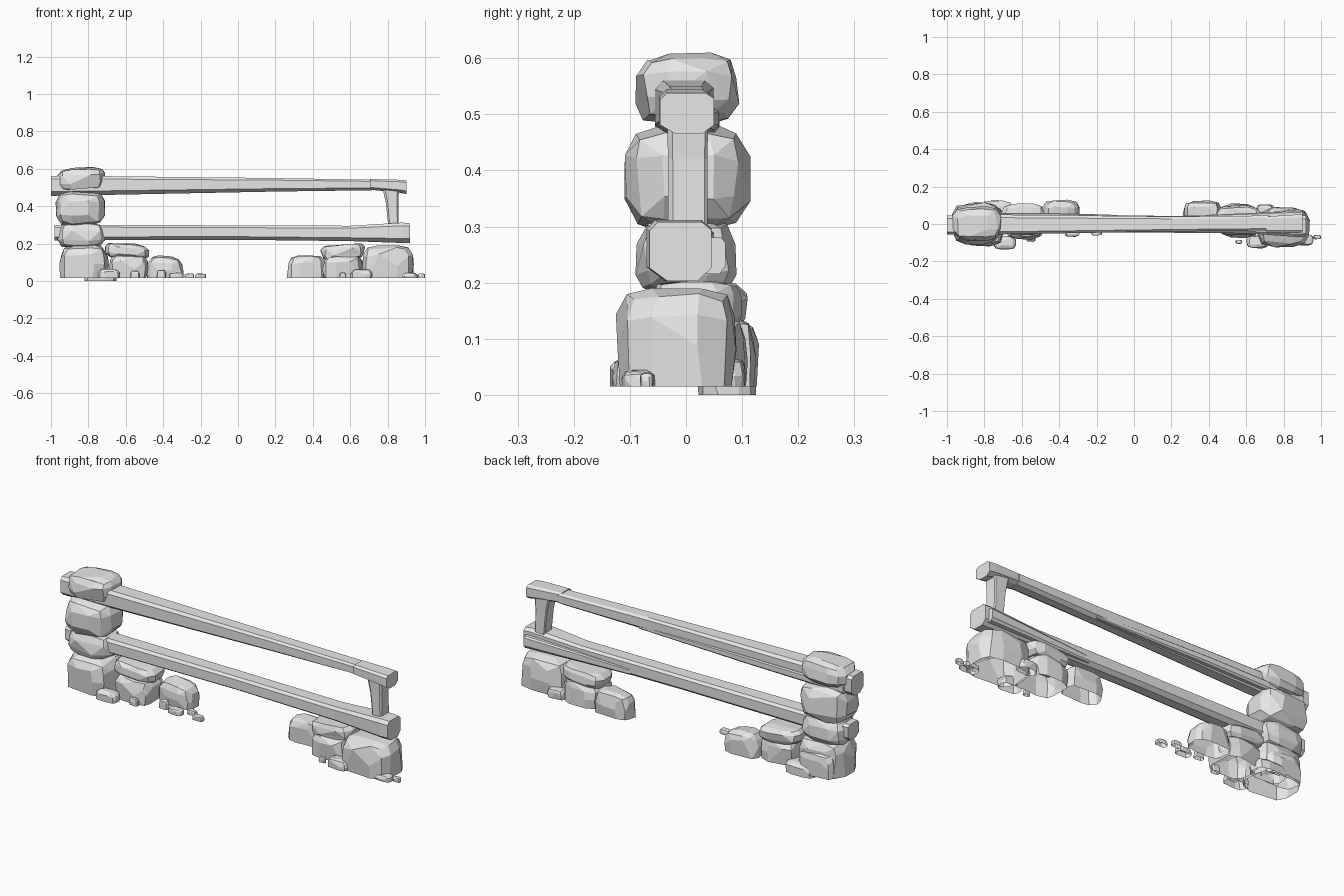
import bpy, bmesh, random
from itertools import product
from mathutils import Vector

random.seed(11)
cube = bpy.data.objects.get("Cube")
if cube:
    bpy.data.objects.remove(cube, do_unlink=True)

grey = bpy.data.materials.new("pale grey")
grey.use_nodes = True
grey.diffuse_color = (0.8, 0.8, 0.8, 1)
grey.node_tree.nodes["Principled BSDF"].inputs["Base Color"].default_value = (0.8, 0.8, 0.8, 1)


def finish(name, bm):
    mesh = bpy.data.meshes.new(name)
    bm.to_mesh(mesh)
    bm.free()
    mesh.materials.append(grey)
    obj = bpy.data.objects.new(name, mesh)
    bpy.context.collection.objects.link(obj)


def rock(name, x, y, z, grounded=False, tilt=0.0, taper=0.0):
    """Faceted boulder filling the given ranges; grounded ones are open underneath."""
    bm = bmesh.new()
    pts = []
    for p in map(Vector, product((-1, -0.4, 0.4, 1), repeat=3)):
        if max(map(abs, p)) < 1:
            continue
        on_floor = grounded and p.z == -1
        if grounded and p.z < 0:
            p.z *= 0.6
        # between a box and a ball
        p /= sum(abs(c) ** 3.6 for c in p) ** (1 / 3.6)
        p += Vector([random.uniform(-0.06, 0.06) for _ in range(3)])
        p.x *= 1 - taper * (p.z + 1) / 2
        p.z = -1 if on_floor else max(p.z + tilt * p.x, -0.95 if grounded else -2)
        pts.append(p)
    lo = [min(p[a] for p in pts) for a in range(3)]
    hi = [max(p[a] for p in pts) for a in range(3)]
    for p in pts:
        bm.verts.new([r[0] + (r[1] - r[0]) * (p[a] - lo[a]) / (hi[a] - lo[a])
                      for a, r in enumerate((x, y, z))])
    bmesh.ops.convex_hull(bm, input=bm.verts)
    loose = [v for v in bm.verts if not v.link_faces]
    bmesh.ops.delete(bm, geom=loose, context='VERTS')
    bmesh.ops.dissolve_limit(bm, angle_limit=0.2, verts=bm.verts, edges=bm.edges)
    bmesh.ops.recalc_face_normals(bm, faces=bm.faces)
    if grounded:
        under = [f for f in bm.faces if f.normal.z < -0.97]
        bmesh.ops.delete(bm, geom=under, context='FACES')
    finish(name, bm)


def beam(name, stations, axis=0, chamfer=0.22):
    """Hewn timber: chamfered sections (position, a0, a1, b0, b1) joined along an axis."""
    bm = bmesh.new()
    rings = []
    c = chamfer
    outline = [(c * 1.3, 0), (1 - c, 0), (1, c), (1, 1 - c * 0.6),
               (1 - c * 0.7, 1), (c * 0.6, 1), (0, 1 - c * 0.7), (0, c)]
    for pos, a0, a1, b0, b1 in stations:
        ring = []
        for u, v in outline:
            a, b = a0 + (a1 - a0) * u, b0 + (b1 - b0) * v
            ring.append(bm.verts.new((pos, a, b) if axis == 0 else (a, b, pos)))
        rings.append(ring)
    n = len(outline)
    for r, s in zip(rings, rings[1:]):
        for i in range(n):
            bm.faces.new((r[i], r[(i + 1) % n], s[(i + 1) % n], s[i]))
    bm.faces.new(rings[0])
    bm.faces.new(rings[-1])
    bmesh.ops.recalc_face_normals(bm, faces=bm.faces)
    finish(name, bm)


# Stacked stone pillar
rock("pillar_base_stone", (-0.955, -0.69), (-0.12, 0.10), (0.015, 0.195), True, taper=0.08)
rock("pillar_second_stone", (-0.965, -0.71), (-0.09, 0.09), (0.175, 0.315))
rock("pillar_third_stone", (-0.975, -0.71), (-0.11, 0.115), (0.29, 0.485))
rock("pillar_cap_stone", (-0.97, -0.71), (-0.09, 0.095), (0.48, 0.61), tilt=0.1)

# Boulders beside the pillar
rock("left_lower_boulder", (-0.69, -0.48), (-0.085, 0.10), (0.015, 0.145), True)
rock("left_upper_boulder", (-0.71, -0.475), (-0.06, 0.11), (0.11, 0.205), tilt=-0.25)
rock("left_end_boulder", (-0.49, -0.29), (0.0, 0.13), (0.015, 0.137), True, -0.15, 0.2)
rock("left_back_boulder", (-0.92, -0.72), (0.0, 0.115), (0.015, 0.14), True)
rock("left_flat_stone", (-0.82, -0.65), (0.02, 0.125), (0.0, 0.06), True)

# Boulders under the free end
rock("right_large_boulder", (0.66, 0.94), (-0.125, 0.09), (0.015, 0.19), True, taper=0.1)
rock("right_lower_boulder", (0.45, 0.67), (-0.075, 0.11), (0.015, 0.14), True)
rock("right_upper_boulder", (0.44, 0.68), (-0.06, 0.10), (0.11, 0.205), tilt=0.2)
rock("right_end_boulder", (0.26, 0.47), (0.01, 0.125), (0.015, 0.137), True, 0.1, 0.15)

# Pebbles: centre x, centre y, half width, height
pebbles = [(-0.69, -0.10, 0.06, 0.05), (-0.55, -0.08, 0.025, 0.04),
           (-0.41, -0.03, 0.025, 0.045), (-0.33, -0.045, 0.04, 0.03),
           (-0.26, -0.01, 0.025, 0.025), (-0.2, -0.045, 0.03, 0.025),
           (0.56, -0.095, 0.018, 0.03), (0.66, -0.095, 0.06, 0.05),
           (0.7, 0.075, 0.05, 0.05), (0.91, -0.085, 0.05, 0.03),
           (0.98, -0.07, 0.02, 0.025)]
for i, (x, y, w, h) in enumerate(pebbles):
    rock(f"pebble_{i + 1}", (x - w, x + w), (y - w * 0.6, y + w * 0.6),
         (0.015, 0.015 + h), True, taper=0.15)

# Upper rail with its stepped end and a split along the back
beam("upper_rail", [(-1.0, -0.055, 0.045, 0.455, 0.56), (-0.7, -0.055, 0.05, 0.46, 0.56),
                    (0.2, -0.04, 0.04, 0.478, 0.55), (0.72, -0.035, 0.045, 0.485, 0.541)])
beam("upper_rail_end", [(0.705, -0.045, 0.04, 0.488, 0.545), (0.86, -0.048, 0.05, 0.472, 0.541),
                        (0.9, -0.046, 0.05, 0.465, 0.538)])
beam("upper_rail_splinter", [(-0.96, 0.02, 0.06, 0.465, 0.51), (-0.4, 0.02, 0.058, 0.472, 0.51),
                             (0.25, 0.02, 0.038, 0.48, 0.5)])

# Lower rail with a split end
beam("lower_rail", [(-0.98, -0.045, 0.045, 0.215, 0.3), (-0.7, -0.05, 0.05, 0.218, 0.3),
                    (0.0, -0.045, 0.045, 0.22, 0.297), (0.6, -0.05, 0.04, 0.213, 0.295),
                    (0.88, -0.07, 0.045, 0.203, 0.312), (0.92, -0.065, 0.045, 0.203, 0.308)])
beam("lower_rail_splinter", [(0.3, 0.02, 0.045, 0.225, 0.255), (0.9, 0.025, 0.07, 0.215, 0.28)])

# Short post between the rails
beam("rail_post", [(0.28, 0.805, 0.86, -0.032, 0.038), (0.42, 0.79, 0.857, -0.032, 0.038),
                   (0.5, 0.772, 0.862, -0.034, 0.04)], axis=1, chamfer=0.12)
